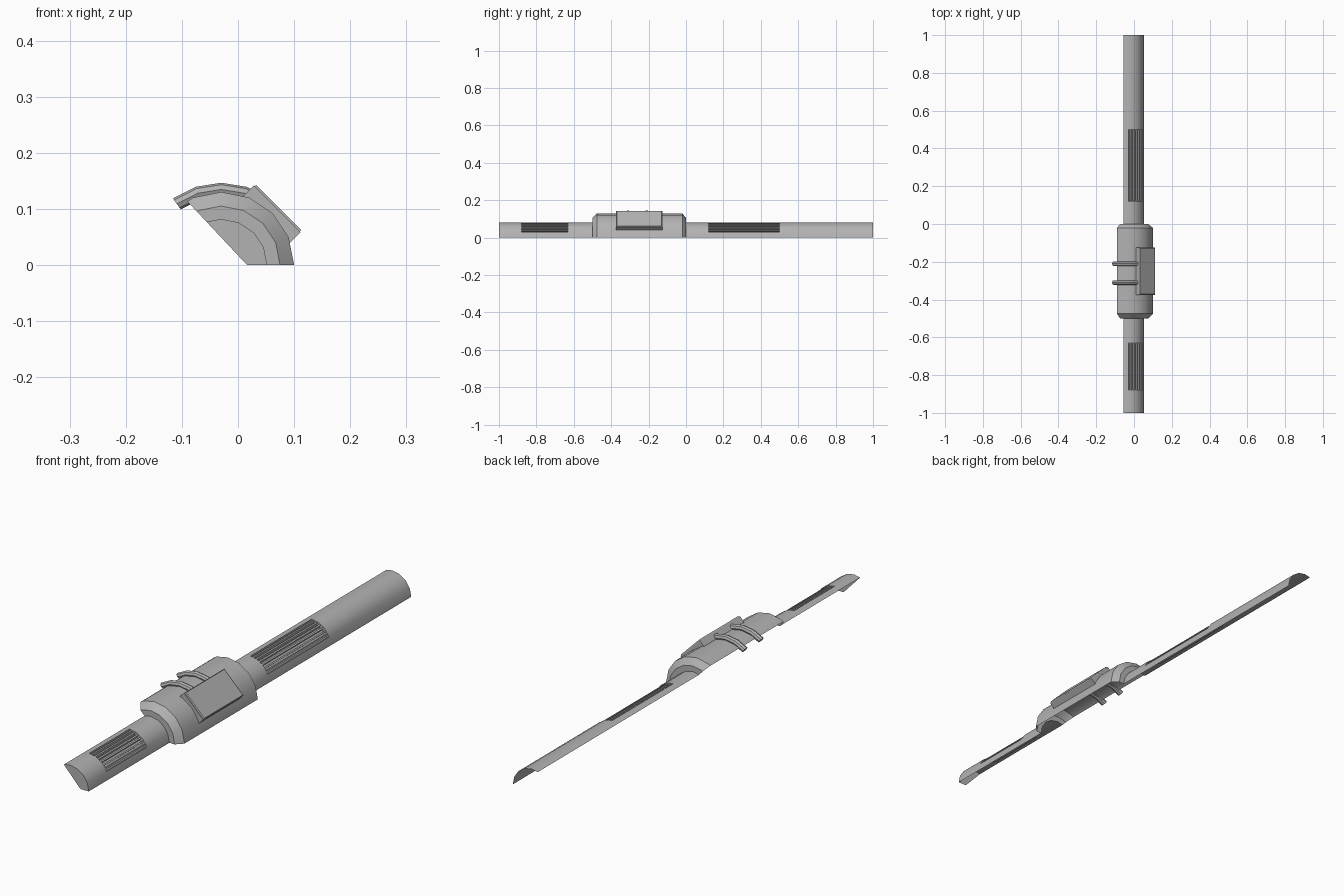
import bpy, bmesh, math
from mathutils import Vector, Matrix

if "Cube" in bpy.data.objects:
    bpy.data.objects.remove(bpy.data.objects["Cube"])

AXIS_X = -0.03
ROD, BODY, COLLAR = 0.082, 0.13, 0.105
STEP = math.radians(22.5)
VENTS = [(-0.88, -0.63), (0.12, 0.50)]

grey = bpy.data.materials.new("mid grey")
grey.use_nodes = True
grey.diffuse_color = (0.45, 0.45, 0.45, 1)
grey.node_tree.nodes["Principled BSDF"].inputs["Base Color"].default_value = (0.45, 0.45, 0.45, 1)


def polar(r, a, y):
    return Vector((AXIS_X + r * math.cos(a), y, r * math.sin(a)))


def finish(bm, name):
    mesh = bpy.data.meshes.new(name)
    bm.to_mesh(mesh)
    bm.free()
    mesh.materials.append(grey)
    ob = bpy.data.objects.new(name, mesh)
    bpy.context.collection.objects.link(ob)
    bpy.ops.object.select_all(action='DESELECT')
    bpy.context.view_layer.objects.active = ob
    ob.select_set(True)
    bpy.ops.object.shade_smooth_by_angle(angle=math.radians(30))
    return ob


def radial_box(name, angle, r0, r1, width, y0, y1, taper=1.0):
    """Box standing on the rod axis, pointing outward at an angle."""
    bm = bmesh.new()
    bmesh.ops.create_cube(bm, size=1)
    for v in bm.verts:
        k = taper if v.co.x > 0 else 1
        v.co = Vector(((r0 + r1) / 2 + v.co.x * (r1 - r0),
                       (y0 + y1) / 2 + v.co.y * (y1 - y0) * k,
                       v.co.z * width * k))
    bm.transform(Matrix.Translation((AXIS_X, 0, 0)) @ Matrix.Rotation(-angle, 4, 'Y'))
    return finish(bm, name)


# Open shell: capped rod, chamfered body and long tube from one profile
profile = [(-1, 0), (-1, ROD), VENTS[0][:1] + (ROD,), VENTS[0][1:] + (ROD,),
           (-0.5, ROD), (-0.5, COLLAR), (-0.475, BODY), (-0.02, BODY),
           (0, COLLAR), (0, ROD), VENTS[1][:1] + (ROD,), VENTS[1][1:] + (ROD,), (1, ROD)]
bm = bmesh.new()
rows = [[bm.verts.new(polar(r, j * STEP, y)) for j in range(7)] for y, r in profile]
vents = [[], []]
for i in range(len(rows) - 1):
    for j in range(6):
        f = bm.faces.new((rows[i][j], rows[i + 1][j], rows[i + 1][j + 1], rows[i][j + 1]))
        for k, (y0, y1) in enumerate(VENTS):
            if profile[i][0] == y0 and profile[i + 1][0] == y1 and 1 <= j < 4:
                vents[k].append(f)
bm.normal_update()

# Recessed vent wells
for faces in vents:
    bmesh.ops.inset_region(bm, faces=faces, thickness=0.001, depth=-0.014, use_even_offset=True)
bmesh.ops.remove_doubles(bm, verts=bm.verts, dist=0.0001)

# Slanted cut along the hidden side
bmesh.ops.bisect_plane(bm, geom=bm.verts[:] + bm.edges[:] + bm.faces[:],
                       plane_co=(0.016, 0, 0), plane_no=(-0.114, 0, -0.107), clear_outer=True)
finish(bm, "barrel_shell")

# Lengthwise bars in the vents
for name, (y0, y1) in zip(("front", "rear"), VENTS):
    for i in range(6):
        angle = math.radians(29 + 11 * i)
        radial_box(f"{name}_vent_bar_{i + 1}", angle, 0.066, 0.079, 0.006, y0, y1)

# Slanted panel on the body
radial_box("panel_base", math.radians(45), 0.115, 0.141, 0.118, -0.375, -0.125)
radial_box("panel_face", math.radians(45), 0.141, 0.145, 0.115, -0.372, -0.128, 0.98)

# Pair of curved pipes over the body
for name, y in (("front_pipe", -0.31), ("rear_pipe", -0.21)):
    bm = bmesh.new()
    sides = 8
    rings = []
    for k in range(5):
        a = math.radians(54 + 18 * k)
        rings.append([bm.verts.new(polar(0.1345 + 0.012 * math.cos(t), a, y + 0.012 * math.sin(t)))
                      for t in (math.tau * s / sides for s in range(sides))])
    for a, b in zip(rings, rings[1:]):
        for s in range(sides):
            n = (s + 1) % sides
            bm.faces.new((a[s], a[n], b[n], b[s]))
    bm.faces.new(rings[0])
    bm.faces.new(rings[-1])
    bmesh.ops.recalc_face_normals(bm, faces=bm.faces)
    finish(bm, name)
